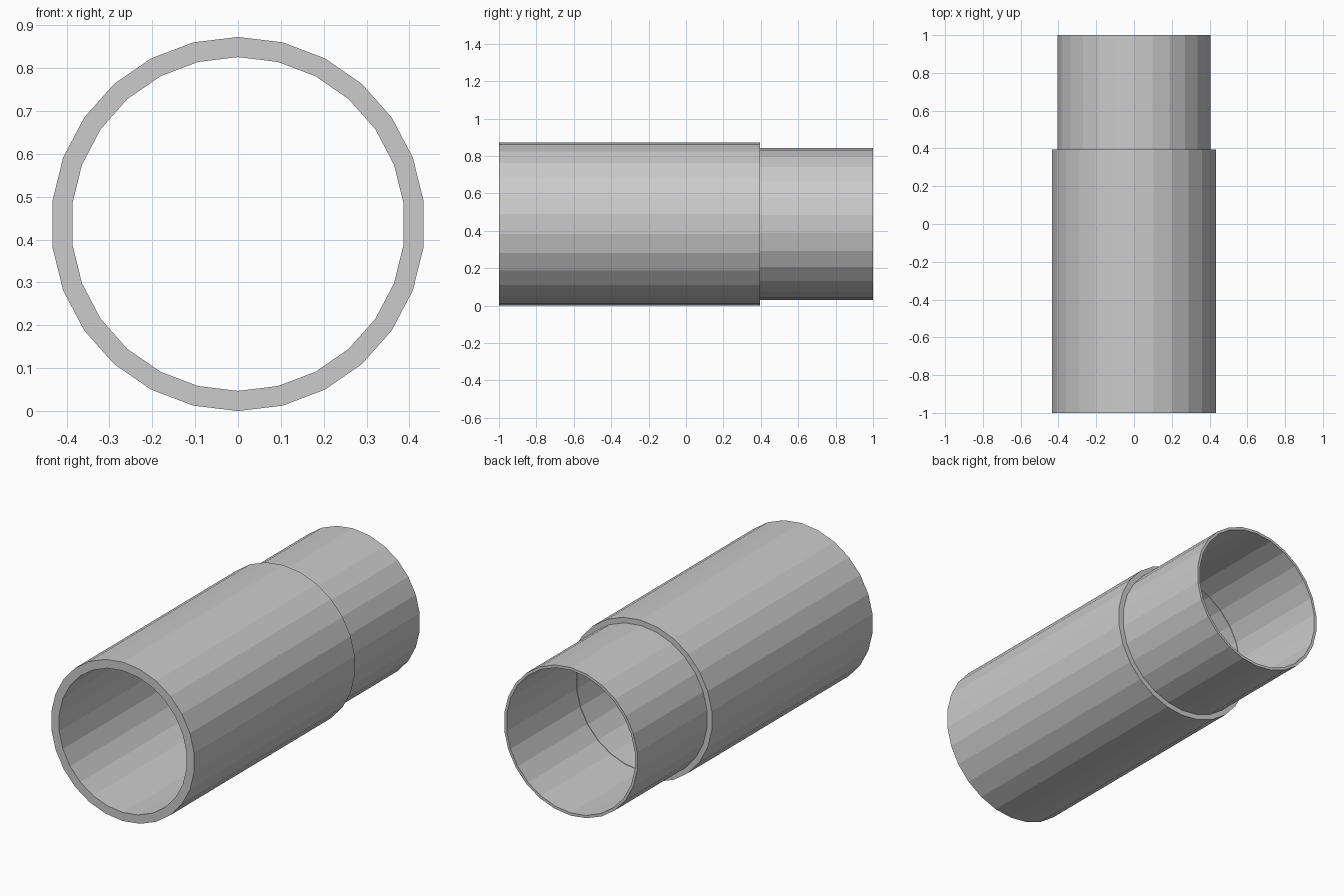
import bpy, bmesh, math

if "Cube" in bpy.data.objects:
    bpy.data.objects.remove(bpy.data.objects["Cube"])

SIDES = 26
AXIS_Z = 0.4365

# Closed wall section as (y, radius): outer sleeve, shoulder, narrow end, bore with a small inner ledge
wall = [(-1.0, 0.4365), (0.395, 0.4365), (0.395, 0.407), (1.0, 0.407),
        (1.0, 0.392), (0.395, 0.392), (0.395, 0.3895), (-1.0, 0.3895)]


def revolve(name, section):
    """Spin a closed section around the lengthwise axis into flat facets."""
    bm = bmesh.new()
    rings = []
    for y, r in section:
        ring = []
        for i in range(SIDES):
            a = -math.pi / 2 + i * 2 * math.pi / SIDES
            ring.append(bm.verts.new((r * math.cos(a), y, AXIS_Z + r * math.sin(a))))
        rings.append(ring)
    for k, ring in enumerate(rings):
        nxt = rings[(k + 1) % len(rings)]
        for i in range(SIDES):
            j = (i + 1) % SIDES
            bm.faces.new((ring[i], ring[j], nxt[j], nxt[i]))
    bmesh.ops.recalc_face_normals(bm, faces=bm.faces)
    mesh = bpy.data.meshes.new(name)
    bm.to_mesh(mesh)
    bm.free()
    obj = bpy.data.objects.new(name, mesh)
    bpy.context.collection.objects.link(obj)
    return obj


# Hollow stepped pipe
revolve("stepped_pipe", wall)
